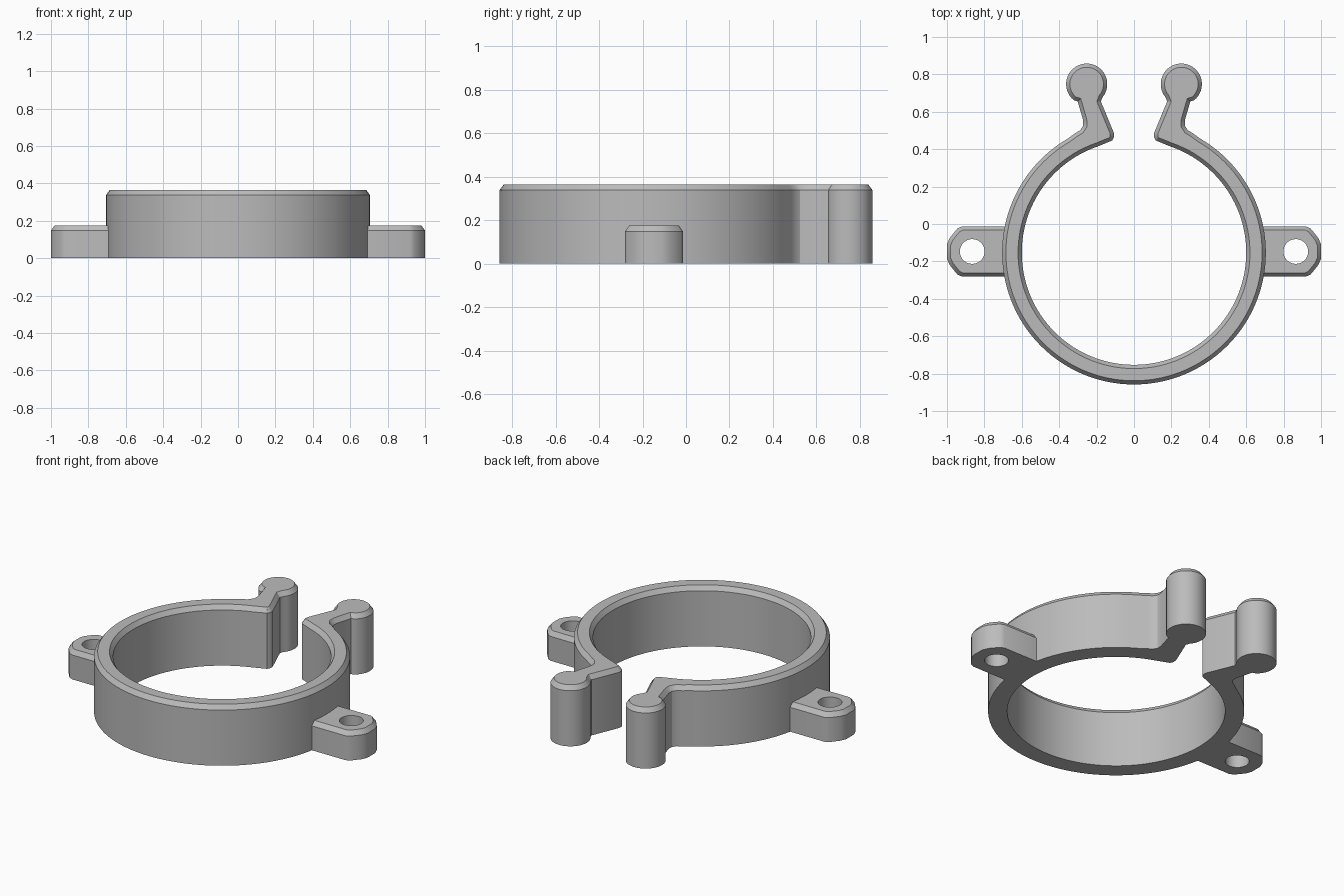
import bpy
import bmesh
from math import cos, sin, radians
from mathutils import Vector

cube = bpy.data.objects.get("Cube")
if cube:
    bpy.data.objects.remove(cube, do_unlink=True)

RING_Y = -0.153
CHAMFER_IN, CHAMFER_DOWN = 0.02, 0.027

grey = bpy.data.materials.new("plain_grey")
grey.use_nodes = True
colour = (0.5, 0.5, 0.5, 1)
grey.diffuse_color = colour
grey.node_tree.nodes["Principled BSDF"].inputs["Base Color"].default_value = colour


def arc(cx, cy, r, start, end, steps):
    angles = [radians(start + (end - start) * i / steps) for i in range(steps + 1)]
    return [(cx + r * cos(a), cy + r * sin(a)) for a in angles]


def inset(loop, amount):
    """Move a counter-clockwise outline inwards by a mitred offset."""
    result = []
    for i, p in enumerate(loop):
        before = (Vector(p) - Vector(loop[i - 1])).normalized()
        after = (Vector(loop[(i + 1) % len(loop)]) - Vector(p)).normalized()
        n1, n2 = Vector((-before.y, before.x)), Vector((-after.y, after.x))
        result.append(Vector(p) + (n1 + n2) * amount / (1 + n1.dot(n2)))
    return result


def prism(name, outline, height, holes=()):
    """Extrude an outline with a chamfered top edge and straight holes."""
    bm = bmesh.new()
    bottom_edges, top_edges = [], []
    shoulder = height - CHAMFER_DOWN
    stacks = [[(outline, 0), (outline, shoulder), (inset(outline, CHAMFER_IN), height)]]
    stacks += [[(hole, 0), (hole, height)] for hole in holes]
    for stack in stacks:
        rows = [[bm.verts.new((p[0], p[1], z)) for p in loop] for loop, z in stack]
        n = len(rows[0])
        for low, high in zip(rows, rows[1:]):
            for i in range(n):
                j = (i + 1) % n
                bm.faces.new((low[i], low[j], high[j], high[i]))
        for row, edges in ((rows[0], bottom_edges), (rows[-1], top_edges)):
            edges += [bm.edges.get((row[i - 1], row[i])) for i in range(n)]
    for edges, z in ((bottom_edges, -1), (top_edges, 1)):
        bmesh.ops.triangle_fill(bm, edges=edges, use_beauty=True, normal=(0, 0, z))
    bmesh.ops.recalc_face_normals(bm, faces=bm.faces)
    mesh = bpy.data.meshes.new(name)
    bm.to_mesh(mesh)
    bm.free()
    mesh.materials.append(grey)
    obj = bpy.data.objects.new(name, mesh)
    bpy.context.collection.objects.link(obj)
    bpy.ops.object.select_all(action="DESELECT")
    obj.select_set(True)
    bpy.context.view_layer.objects.active = obj
    bpy.ops.object.shade_smooth_by_angle(angle=radians(30))
    return obj


# Open clamp ring with flared arms and round knobs, drawn as half an outline
half = arc(0, RING_Y, 0.705, -90, 60, 50)
half += [(0.315, 0.485), (0.287, 0.502), (0.272, 0.525), (0.272, 0.555), (0.301, 0.655)]
half += arc(0.253, 0.748, 0.11, -52, 220, 32)
half += [(0.177, 0.655), (0.108, 0.488), (0.107, 0.464), (0.117, 0.446), (0.137, 0.438)]
half += arc(0, RING_Y, 0.6, 71, -90, 54)
prism("clamp_ring", half + [(-x, y) for x, y in half[-2:0:-1]], 0.365)

# Mounting ears with a screw hole
upper = [(1.0, 0.038), (0.985, 0.073), (0.945, 0.122), (0.92, 0.134), (0.64, 0.134)]
ear = upper + [(x, -y) for x, y in reversed(upper)]
hole = arc(0.865, -0.147, 0.066, 0, 352.5, 47)
for side, sign in (("left", 1), ("right", -1)):
    outline = [(sign * x, y - 0.147) for x, y in ear][::sign]
    prism(side + "_mounting_ear", outline, 0.175, [[(sign * x, y) for x, y in hole]])
